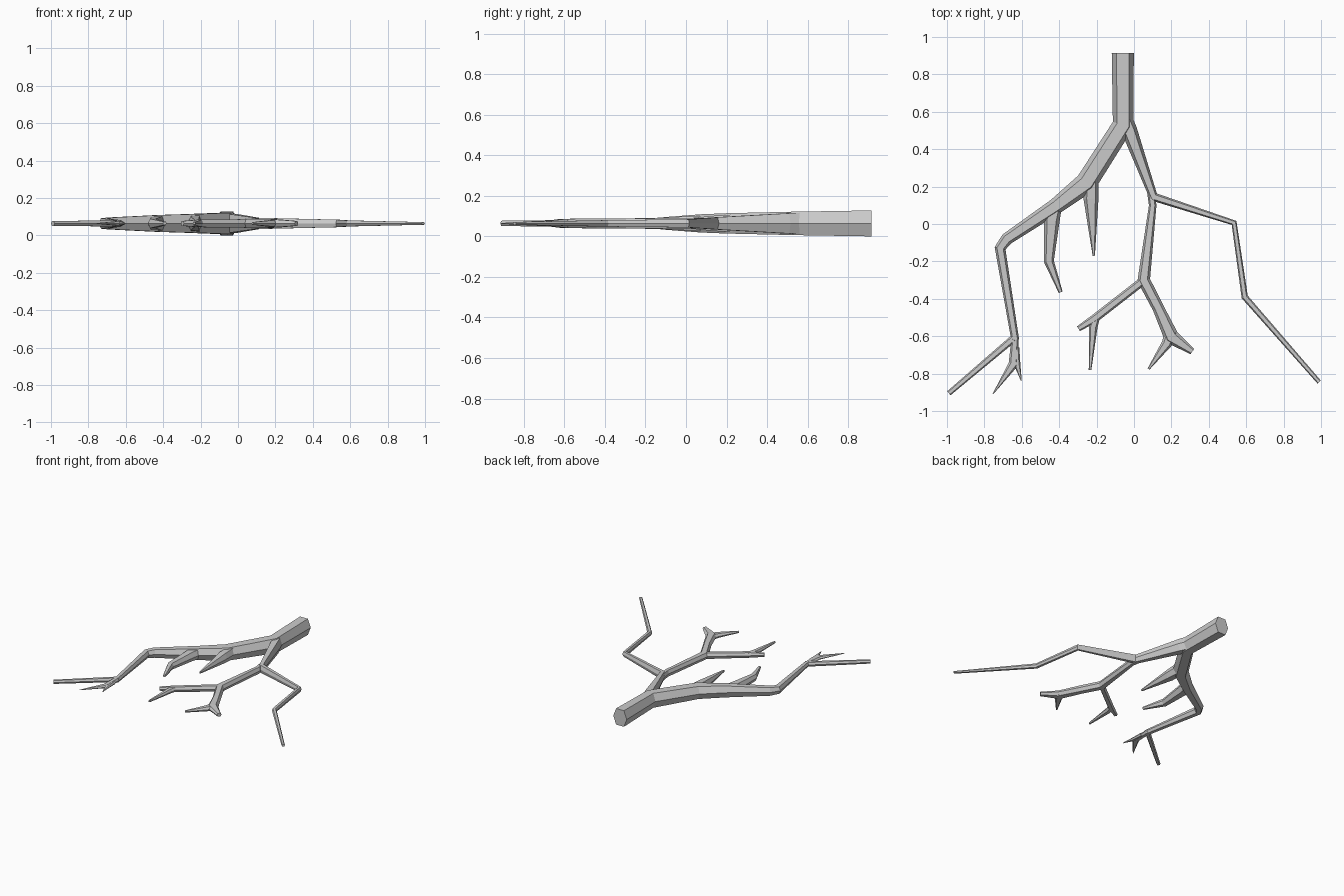
import bpy, bmesh
from mathutils import Vector

MID_Z = 0.064
# flat-topped hexagon section: (across, up)
HEX = [(0.5, 0), (0.29, 0.5), (-0.29, 0.5), (-0.5, 0), (-0.29, -0.5), (0.29, -0.5)]


def limb(name, pts):
    """Hexagonal tube with mitred bends; pts are (x, y, width, height)."""
    bm = bmesh.new()
    rings = []
    for i, (x, y, w, h) in enumerate(pts):
        p = Vector((x, y))
        dirs = []
        if i > 0:
            dirs.append((p - Vector(pts[i - 1][:2])).normalized())
        if i < len(pts) - 1:
            dirs.append((Vector(pts[i + 1][:2]) - p).normalized())
        t = sum(dirs, Vector((0, 0))).normalized()
        w /= max(t.dot(dirs[0]), 0.6)
        rings.append([bm.verts.new((x - t.y * a * w, y + t.x * a * w, MID_Z + b * h))
                      for a, b in HEX])
    for r, s in zip(rings, rings[1:]):
        for k in range(6):
            n = (k + 1) % 6
            bm.faces.new((r[k], r[n], s[n], s[k]))
    bm.faces.new(rings[0])
    bm.faces.new(rings[-1])
    bmesh.ops.recalc_face_normals(bm, faces=bm.faces)
    me = bpy.data.meshes.new(name)
    bm.to_mesh(me)
    bm.free()
    ob = bpy.data.objects.new(name, me)
    bpy.context.collection.objects.link(ob)
    return ob


# trunk running on into the long left limb
trunk = limb("branch", [(-0.06, 0.915, 0.118, 0.128), (-0.058, 0.53, 0.11, 0.115),
                        (-0.255, 0.22, 0.115, 0.1), (-0.42, 0.094, 0.085, 0.09),
                        (-0.68, -0.08, 0.065, 0.064), (-0.716, -0.13, 0.055, 0.056),
                        (-0.635, -0.62, 0.042, 0.034)])

twigs = {
    # left limb offshoots
    "left_outer_twig": [(-0.63, -0.6, 0.04, 0.033), (-0.99, -0.905, 0.028, 0.026)],
    "left_fork_long": [(-0.635, -0.59, 0.037, 0.033), (-0.645, -0.75, 0.05, 0.022),
                       (-0.755, -0.91, 0.004, 0.004)],
    "left_fork_short": [(-0.63, -0.66, 0.034, 0.026), (-0.625, -0.75, 0.035, 0.02),
                        (-0.602, -0.84, 0.004, 0.004)],
    "left_finger": [(-0.42, 0.1, 0.07, 0.076), (-0.44, 0.02, 0.085, 0.07),
                    (-0.455, -0.2, 0.052, 0.05), (-0.392, -0.365, 0.022, 0.018)],
    "inner_finger": [(-0.225, 0.24, 0.07, 0.088), (-0.23, 0.135, 0.08, 0.075),
                     (-0.215, -0.17, 0.012, 0.014)],
    # right limb
    "right_limb": [(-0.05, 0.56, 0.085, 0.106), (-0.025, 0.5, 0.085, 0.1),
                   (0.105, 0.145, 0.045, 0.06), (0.535, 0.006, 0.028, 0.04),
                   (0.592, -0.39, 0.034, 0.032), (0.99, -0.845, 0.024, 0.014)],
    "lower_limb": [(0.09, 0.17, 0.04, 0.052), (0.1, 0.1, 0.04, 0.052),
                   (0.052, -0.3, 0.066, 0.05), (0.13, -0.45, 0.062, 0.05),
                   (0.2, -0.605, 0.08, 0.044), (0.312, -0.682, 0.034, 0.026)],
    "lower_right_fork": [(0.2, -0.575, 0.07, 0.04), (0.175, -0.64, 0.055, 0.034),
                         (0.078, -0.775, 0.012, 0.014)],
    "lower_left_limb": [(0.06, -0.295, 0.045, 0.046), (-0.21, -0.505, 0.045, 0.04),
                        (-0.297, -0.56, 0.03, 0.026)],
    "lower_left_fork": [(-0.2, -0.49, 0.04, 0.036), (-0.218, -0.55, 0.046, 0.034),
                        (-0.235, -0.78, 0.014, 0.014)],
}

# weld every offshoot into the trunk
bpy.context.view_layer.objects.active = trunk
for name, pts in twigs.items():
    twig = limb(name, pts)
    mod = trunk.modifiers.new(name, "BOOLEAN")
    mod.operation = "UNION"
    mod.solver = "EXACT"
    mod.object = twig
    bpy.ops.object.modifier_apply(modifier=mod.name)
    bpy.data.objects.remove(twig)
